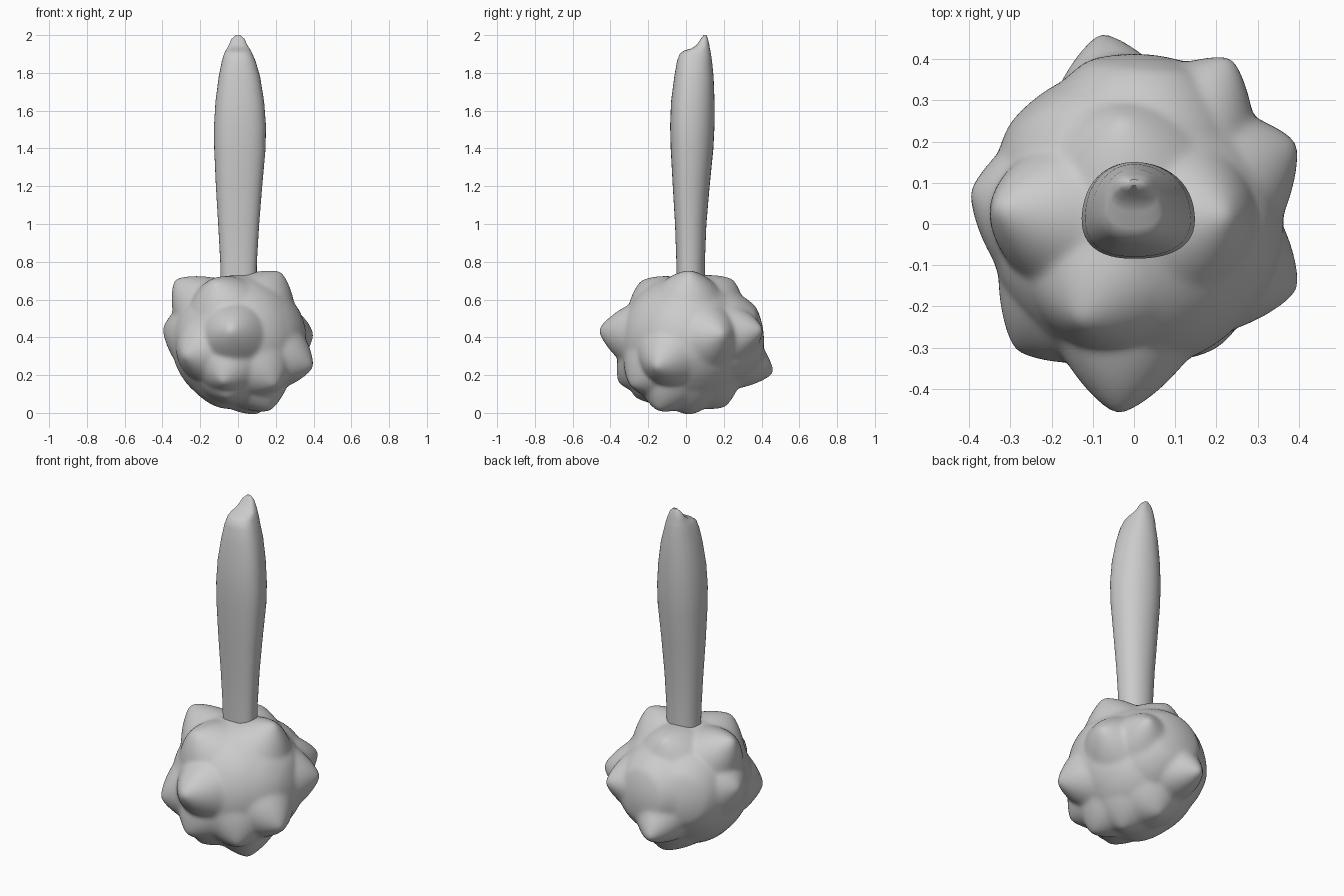
import bpy, bmesh, math
from mathutils import Vector

if "Cube" in bpy.data.objects:
    bpy.data.objects.remove(bpy.data.objects["Cube"])


def finish(bm, name, angle):
    bmesh.ops.recalc_face_normals(bm, faces=bm.faces)
    me = bpy.data.meshes.new(name)
    bm.to_mesh(me)
    bm.free()
    ob = bpy.data.objects.new(name, me)
    bpy.context.collection.objects.link(ob)
    bpy.ops.object.select_all(action='DESELECT')
    ob.select_set(True)
    bpy.context.view_layer.objects.active = ob
    bpy.ops.object.shade_smooth_by_angle(angle=math.radians(angle))
    return ob


# Lumpy bulb: a sphere pulled out into sharp knobs and broad flat swellings
centre = Vector((0, 0, 0.38))
base = 0.352
tips = [
    (-0.04, -0.47, 0.44), (-0.29, -0.31, 0.30), (0.40, -0.16, 0.24),
    (0.40, 0.20, 0.42), (0.24, 0.41, 0.44), (-0.08, 0.47, 0.21),
    (-0.40, 0.08, 0.45), (-0.34, 0.04, 0.71), (0.23, 0.02, 0.75),
    (-0.13, -0.24, 0.70), (-0.03, 0.25, 0.71), (0.17, -0.15, 0.01),
    (0.10, 0.02, -0.01), (0.0, 0.21, 0.03), (-0.10, -0.08, 0.03),
    (-0.08, -0.36, 0.16), (-0.06, -0.27, 0.08), (0.20, -0.29, 0.14),
]
swellings = [(-0.20, 0.33, 0.42), (0.03, 0.41, 0.42), (0.36, 0.02, 0.42)]


def rays(points):
    return [((Vector(p) - centre).normalized(), (Vector(p) - centre).length)
            for p in points]


knobs, domes = rays(tips), rays(swellings)
bm = bmesh.new()
bmesh.ops.create_icosphere(bm, subdivisions=6, radius=1)
for v in bm.verts:
    n = v.co.normalized()
    r = base
    for d, length in knobs:
        f = max(0, 1 - n.angle(d) / 0.48)
        r = max(r, base + (length - base) * f ** 1.15)
    for d, length in domes:
        f = max(0, 1 - n.angle(d) / 0.8)
        r = max(r, base + (length - base) * min(1, 1.8 * f))
    v.co = centre + n * r
for i in range(3):
    bmesh.ops.smooth_vert(bm, verts=bm.verts, factor=0.5,
                          use_axis_x=True, use_axis_y=True, use_axis_z=True)
finish(bm, "lumpy_bulb", 60)

# Stalk: loft of rounded sections (z, left x, right x, front y, back y)
sections = [
    (0.64, -0.092, 0.098, -0.050, 0.100),
    (0.80, -0.094, 0.100, -0.051, 0.100),
    (1.00, -0.105, 0.112, -0.058, 0.108),
    (1.20, -0.117, 0.128, -0.070, 0.125),
    (1.40, -0.126, 0.146, -0.081, 0.145),
    (1.52, -0.127, 0.148, -0.084, 0.151),
    (1.65, -0.119, 0.138, -0.079, 0.151),
    (1.78, -0.102, 0.117, -0.062, 0.146),
    (1.86, -0.086, 0.094, -0.048, 0.138),
    (1.90, -0.074, 0.077, -0.034, 0.132),
    (1.918, -0.066, 0.068, -0.010, 0.129),
    (1.93, -0.058, 0.060, 0.030, 0.126),
    (1.95, -0.048, 0.048, 0.058, 0.123),
    (1.98, -0.034, 0.034, 0.078, 0.116),
    (2.00, -0.012, 0.012, 0.094, 0.108),
]
N = 48
bm = bmesh.new()
rings = []
for z, xl, xr, yf, yb in sections:
    ring = []
    ymid = yf + (yb - yf) * 0.42
    groove = 0.05 if z < 1.9 else 0
    for i in range(N):
        a = 2 * math.pi * i / N
        c, s = math.cos(a), math.sin(a)
        x = math.copysign(abs(c) ** 0.82, c)
        y = math.copysign(abs(s) ** 0.82, s)
        # shallow flutes either side of the back ridge
        k = 1 - groove * abs(math.sin(2 * a)) * (s > 0)
        ring.append(bm.verts.new((
            k * x * (xr if x > 0 else -xl),
            ymid + k * y * ((yb - ymid) if y > 0 else (ymid - yf)), z)))
    rings.append(ring)
for lo, hi in zip(rings, rings[1:]):
    for i in range(N):
        j = (i + 1) % N
        bm.faces.new((lo[i], lo[j], hi[j], hi[i]))
bm.faces.new(rings[0][::-1])
bm.faces.new(rings[-1])
finish(bm, "stalk", 50)
